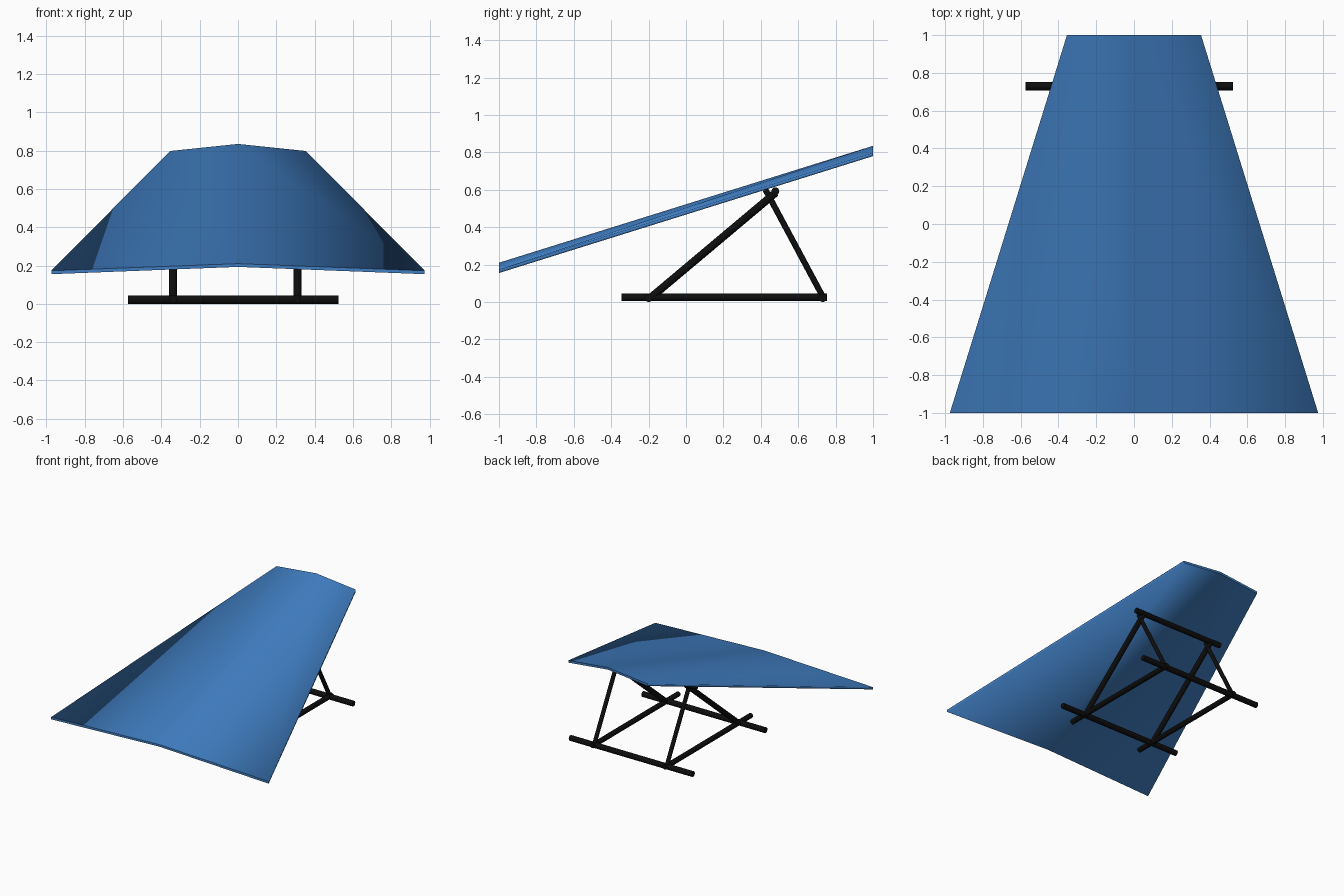
import bpy, bmesh
from mathutils import Vector

if "Cube" in bpy.data.objects:
    bpy.data.objects.remove(bpy.data.objects["Cube"])


def material(name, rgb):
    m = bpy.data.materials.new(name)
    m.diffuse_color = (*rgb, 1)
    m.use_nodes = True
    m.node_tree.nodes["Principled BSDF"].inputs["Base Color"].default_value = m.diffuse_color
    return m


BLUE = material("panel blue", (0.052, 0.212, 0.55))
BLACK = material("frame black", (0.004, 0.004, 0.004))


def make_object(name, bm, mat):
    mesh = bpy.data.meshes.new(name)
    bmesh.ops.recalc_face_normals(bm, faces=bm.faces)
    bm.to_mesh(mesh)
    bm.free()
    mesh.materials.append(mat)
    ob = bpy.data.objects.new(name, mesh)
    bpy.context.collection.objects.link(ob)
    return ob


def tube(name, start, end, radius):
    """Round bar between two points, smooth sides and flat ends."""
    a, b = Vector(start), Vector(end)
    bm = bmesh.new()
    bmesh.ops.create_cone(bm, cap_ends=True, segments=16, radius1=radius,
                          radius2=radius, depth=(b - a).length)
    for f in bm.faces:
        f.smooth = len(f.verts) == 4
    for e in bm.edges:
        if any(len(f.verts) > 4 for f in e.link_faces):
            e.smooth = False
    ob = make_object(name, bm, BLACK)
    ob.location = (a + b) / 2
    ob.rotation_mode = 'QUATERNION'
    ob.rotation_quaternion = (b - a).to_track_quat('Z', 'Y')


# Tapered, slightly ridged sloping panel: one section at each end
bm = bmesh.new()
rings = []
for y, half, z in ((-1, 0.975, 0.155), (1, 0.355, 0.78)):
    section = ((-half, 0), (0, 0.038), (half, 0), (half, 0.018), (0, 0.055), (-half, 0.018))
    rings.append([bm.verts.new((x, y, z + dz)) for x, dz in section])
front, back = rings
for i in range(6):
    j = (i + 1) % 6
    bm.faces.new((front[i], front[j], back[j], back[i])).smooth = True
# End caps, split into two quads each and kept sharp
for r in rings:
    for q in ((0, 1, 4, 5), (1, 2, 3, 4)):
        bm.faces.new([r[k] for k in q])
    for i in range(6):
        bm.edges.get((r[i], r[(i + 1) % 6])).smooth = False
make_object("sloping_panel", bm, BLUE)

# Cross bars on the ground and under the panel
tube("rear_cross_bar", (-0.575, 0.73, 0.022), (0.525, 0.73, 0.022), 0.022)
tube("front_cross_bar", (-0.575, -0.2, 0.022), (0.525, -0.2, 0.022), 0.022)
tube("top_cross_bar", (-0.43, 0.478, 0.592), (0.38, 0.478, 0.592), 0.021)

# Side frames: ground rail, long front brace and thin rear brace
for side, x in (("left", -0.34), ("right", 0.31)):
    tube(side + "_ground_rail", (x, -0.345, 0.025), (x, 0.755, 0.025), 0.02)
    tube(side + "_long_brace", (x, -0.19, 0.022), (x, 0.48, 0.585), 0.021)
    tube(side + "_rear_brace", (x, 0.735, 0.022), (x, 0.425, 0.6), 0.016)
